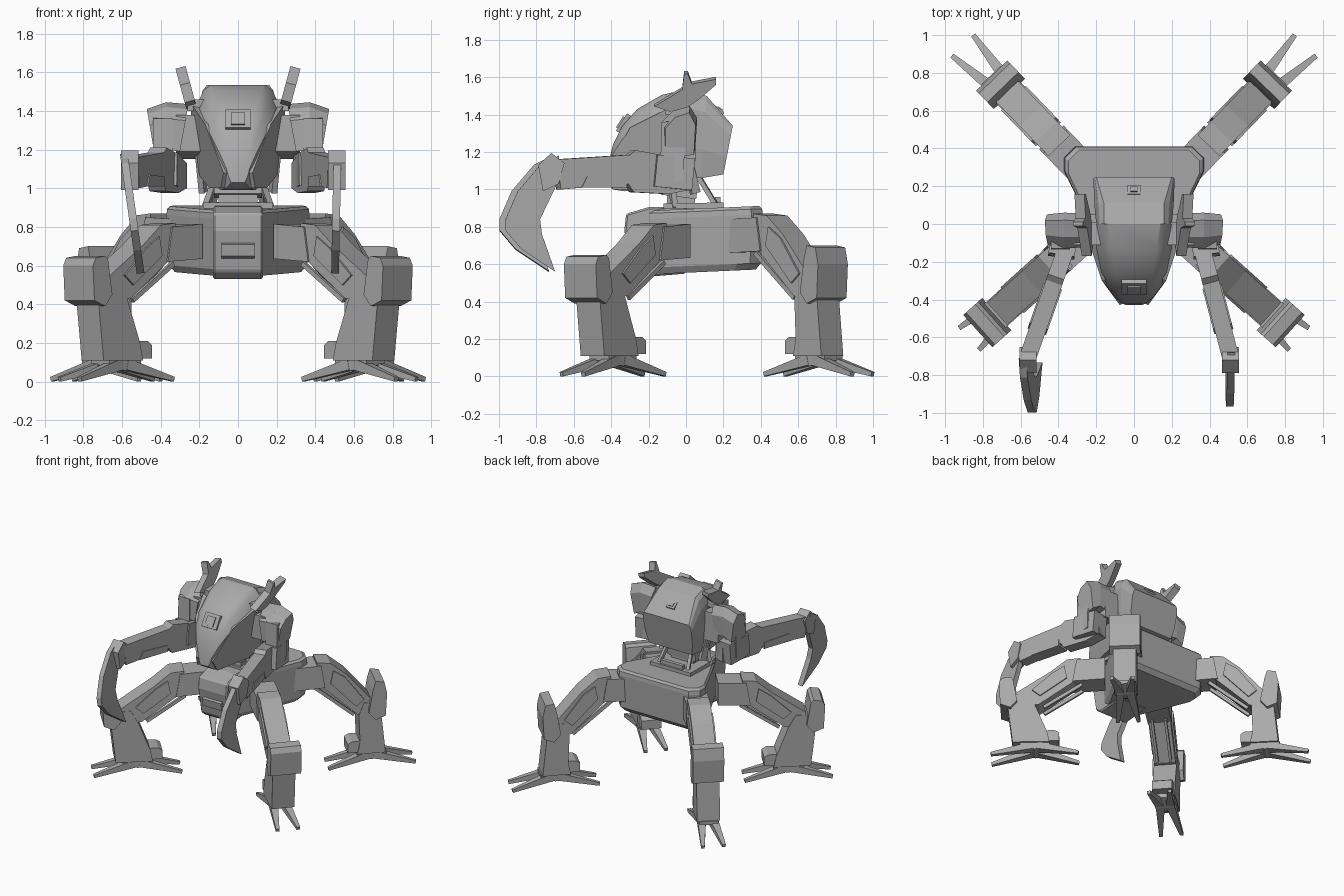
import bpy, bmesh, math
from mathutils import Vector

if "Cube" in bpy.data.objects:
    bpy.data.objects.remove(bpy.data.objects["Cube"])

grey = bpy.data.materials.new("plain_grey")
grey.use_nodes = True
grey.diffuse_color = (0.4, 0.4, 0.4, 1)
grey.node_tree.nodes["Principled BSDF"].inputs["Base Color"].default_value = (0.4, 0.4, 0.4, 1)

Y, Z = Vector((0, 1, 0)), Vector((0, 0, 1))


def make(name, verts, faces, side=1, bevel=0, smooth=False):
    """Mesh object; side = -1 mirrors it to the right."""
    bm = bmesh.new()
    vs = [bm.verts.new((v[0] * side, v[1], v[2])) for v in verts]
    for f in faces:
        bm.faces.new([vs[i] for i in f])
    bmesh.ops.recalc_face_normals(bm, faces=bm.faces)
    me = bpy.data.meshes.new(name)
    bm.to_mesh(me)
    bm.free()
    me.materials.append(grey)
    ob = bpy.data.objects.new(name, me)
    bpy.context.scene.collection.objects.link(ob)
    if bevel:
        mod = ob.modifiers.new("bevel", "BEVEL")
        mod.width, mod.segments = bevel, 1
    if smooth:
        bpy.ops.object.select_all(action="DESELECT")
        ob.select_set(True)
        bpy.context.view_layer.objects.active = ob
        bpy.ops.object.shade_smooth_by_angle(angle=math.radians(32))
    return ob


def loft(name, rings, **kw):
    """Skin between rings of equal length, capped at both ends."""
    n = len(rings[0])
    faces = [list(range(n)), [len(rings) * n - n + i for i in range(n)]]
    for r in range(len(rings) - 1):
        for i in range(n):
            j = (i + 1) % n
            faces.append([r * n + i, r * n + j, r * n + n + j, r * n + n + i])
    return make(name, [v for ring in rings for v in ring], faces, **kw)


def prism(name, pts, half, origin=(0, 0, 0), u=Y, v=Z, **kw):
    """Flat profile in the u, v plane, thickened evenly to both sides."""
    n = u.cross(v).normalized()
    o = Vector(origin)
    return loft(name, [[o + u * a + v * b + n * h for a, b in pts] for h in (-half, half)], **kw)


def bar(name, a, b, w, h, taper=1, **kw):
    """Box from a to b, optionally narrowing."""
    a, b = Vector(a), Vector(b)
    q = (b - a).to_track_quat("Y", "Z")
    rings = []
    for p, k in ((a, 1), (b, taper)):
        rings.append([p + q @ Vector((x * w * k / 2, 0, z * h * k / 2))
                      for x, z in ((-1, -1), (1, -1), (1, 1), (-1, 1))])
    return loft(name, rings, **kw)


# Hull: outline narrows to the front, edges tapered top and bottom
half_outline = [(0.13, -0.2), (0.25, 0.03), (0.37, 0.28), (0.37, 0.35), (0.31, 0.41)]
outline = half_outline + [(-x, y) for x, y in reversed(half_outline)]
loft("hull", [[(x * k, 0.1 + (y - 0.1) * k, z + 0.04 * y) for x, y in outline]
              for z, k in ((0.555, 0.88), (0.59, 0.97), (0.85, 1), (0.88, 0.99), (0.895, 0.94))])
prism("hull_nose", [(0, 0.91), (-0.2, 0.905), (-0.32, 0.87), (-0.33, 0.78), (-0.29, 0.57),
                    (-0.24, 0.53), (0, 0.55)], 0.13, bevel=0.01)
prism("nose_hatch", [(-0.3, 0.72), (-0.34, 0.71), (-0.33, 0.65), (-0.29, 0.63)], 0.085)
bar("waist_plate", (0, -0.12, 0.91), (0, 0.2, 0.915), 0.36, 0.03)
bar("waist_column", (0, -0.03, 0.88), (0, -0.02, 1.1), 0.2, 0.15)
bar("waist_collar", (0, -0.04, 0.96), (0, -0.03, 1.04), 0.25, 0.19)
bar("back_brace", (0, 0.17, 0.93), (0, 0.17, 0.96), 0.2, 0.03)


# Cockpit: rings run from the nose to the slanted back plate
def cockpit_ring(yt, yb, zt, zb, wide, top, low):
    zs = [zb, zb + 0.35 * (zt - zb), zt - 0.2 * (zt - zb), zt - 0.06 * (zt - zb), zt]
    ws = [low, (low + wide) * 0.52, wide, wide * 0.55 + top * 0.45, top]
    pts = [(w, yb + (yt - yb) * (z - zb) / (zt - zb), z) for w, z in zip(ws, zs)]
    return pts + [(-x, y, z) for x, y, z in reversed(pts)]


loft("cockpit", [cockpit_ring(*r) for r in (
    (-0.42, -0.43, 1.12, 1.03, 0.06, 0.035, 0.035),
    (-0.39, -0.39, 1.24, 1.0, 0.1, 0.06, 0.06),
    (-0.34, -0.33, 1.34, 0.99, 0.14, 0.08, 0.09),
    (-0.26, -0.24, 1.43, 1.0, 0.175, 0.1, 0.1),
    (-0.13, -0.12, 1.505, 1.01, 0.2, 0.12, 0.11),
    (0, 0, 1.535, 1.05, 0.21, 0.14, 0.13))], smooth=True)
loft("engine_box", [cockpit_ring(*r) for r in (
    (0, 0, 1.535, 1.06, 0.2, 0.16, 0.16),
    (0.11, 0.08, 1.5, 1.06, 0.21, 0.16, 0.19),
    (0.25, 0.2, 1.34, 1.08, 0.215, 0.2, 0.19))])
bar("hatch_frame", (0, -0.29, 1.325), (0, -0.345, 1.36), 0.13, 0.11)
bar("hatch_block", (0, -0.32, 1.34), (0, -0.355, 1.362), 0.07, 0.07)
bar("rear_vent", (0, 0.15, 1.39), (0, 0.182, 1.43), 0.07, 0.06)
bar("rear_vent_core", (0, 0.16, 1.4), (0, 0.186, 1.435), 0.035, 0.03)


def torso_side(s, tag):
    # Sloping cheek plates along the cockpit
    cheek = [(0.25, -0.06, 1.45), (0.17, -0.3, 1.33), (0.075, -0.43, 1.08),
             (0.09, -0.39, 1.0), (0.15, -0.1, 1.0), (0.21, 0.03, 1.08)]
    loft(tag + "cheek_plate", [cheek, [(x - 0.035, y + 0.02, z) for x, y, z in cheek]], side=s)
    # Forked ear fin leaning outward
    fin = [(-0.17, 0), (-0.02, 0.09), (-0.01, 0.175), (0.01, 0.175), (0.03, 0.12),
           (0.16, 0.145), (0.16, 0.115), (0.06, 0.03), (-0.05, -0.04)]
    prism(tag + "ear_fin", fin, 0.027, (0.25, 0, 1.45), v=Vector((0.27, 0, 1)), side=s)
    bar(tag + "fin_mount", (0.15, -0.05, 1.43), (0.26, -0.05, 1.43), 0.12, 0.06, side=s)
    # Waist struts
    bar(tag + "back_strut", (0.13, 0.17, 0.9), (0.1, 0.06, 1.08), 0.025, 0.025, side=s)
    bar(tag + "front_strut", (0.17, -0.06, 0.9), (0.12, -0.08, 1.04), 0.03, 0.03, side=s)
    bar(tag + "side_strut", (0.18, 0.05, 0.98), (0.2, 0.0, 1.18), 0.03, 0.05, side=s)


def arm(s, tag, wrist_x, roll, reach):
    # Flared shoulder pad, its root and the hanging upper arm
    pad = [(-0.13, 1.2), (-0.13, 1.36), (-0.07, 1.42), (0.02, 1.445), (0.06, 1.38), (0.05, 1.22)]
    loft(tag + "shoulder_pad", [[(x + flare * (z - 1.2), y * k, z - dz) for y, z in pad]
                                for x, k, flare, dz in ((0.3, 0.95, -0.18, 0.01), (0.37, 1, 0, 0),
                                                        (0.43, 0.85, 0.17, 0.035))], side=s)
    root = [(-0.11, 1.19), (-0.11, 1.38), (0.05, 1.38), (0.05, 1.15)]
    loft(tag + "shoulder_root", [[(x, y, z) for y, z in root] for x in (0.15, 0.32)], side=s)
    prism(tag + "upper_arm", [(-0.13, 1.36), (0.0, 1.37), (-0.015, 1.04), (-0.14, 1.04)],
          0.05, (0.39, 0, 0), side=s)
    bar(tag + "elbow", (0.355, 0.03, 1.08), (0.385, -0.17, 1.1), 0.14, 0.17, side=s)
    # Forearm runs forward and outward to the wrist
    k = (wrist_x - 0.36) / 0.57
    fore = [(0.02, 1), (0.02, 1.13), (-0.12, 1.18), (-0.28, 1.21), (-0.31, 1.185), (-0.7, 1.16),
            (-0.68, 1.0), (-0.32, 1.03), (-0.29, 0.985), (-0.1, 0.975)]
    u = Vector((-k, 1, 0))
    prism(tag + "forearm", fore, 0.045, (0.36 - 0.13 * k, 0, 0), u=u, side=s)
    panel = [(-0.33, 1.01), (-0.33, 1.06), (-0.54, 1.07), (-0.57, 1.01)]
    prism(tag + "forearm_panel", panel, 0.052, (0.36 - 0.13 * k, 0, 0), u=u, side=s)
    # Wrist bracket and curved blade
    wrist = [(-0.65, 1.14), (-0.72, 1.195), (-0.79, 1.13), (-0.765, 0.99), (-0.68, 1.03)]
    prism(tag + "wrist", wrist, 0.045, (wrist_x, 0, 0), side=s)
    blade = [(-0.7, 1.18), (-0.8, 1.13), (-0.92, 0.99), (-0.985, 0.84), (-0.985, 0.78),
             (-0.9, 0.68), (-0.72, 0.56), (-0.79, 0.76), (-0.8, 0.84), (-0.69, 1.07)]
    prism(tag + "blade", [(y - reach, z - 1.18) for y, z in blade], 0.02,
          (wrist_x + roll * 0.22, 0, 1.18), v=Vector((roll, 0, 1)), side=s)


def leg(s, tag, cx, cy, angle, lean, lift, drop, root):
    u = Vector((math.cos(angle), math.sin(angle), 0))
    n = u.cross(Z)
    o = Vector((cx, cy, 0))

    def part(name, pts, half, **kw):
        prism(tag + name, pts, half, o, u=u, side=s, **kw)

    # Hip block and bent thigh
    part("hip", [(root, 0.66 - drop / 2), (root, 0.84 - drop / 2), (-0.38 + lift, 0.85 - drop),
                 (-0.35 + lift, 0.67 - drop)], 0.09)
    part("thigh", [(-0.41 + lift, 0.87 - drop), (-0.31 + lift, 0.86 - drop), (-0.19 + lift, 0.76 - drop),
                   (lean * 0.8, 0.54), (lean * 0.8, 0.42), (-0.11 + lean * 0.5, 0.43),
                   (-0.4 + lift, 0.7 - drop)], 0.08)
    part("thigh_cover", [(-0.29 + lift, 0.8 - drop), (-0.2 + lift, 0.74 - drop),
                         (-0.06 + lean * 0.5, 0.55), (-0.12 + lean * 0.5, 0.5),
                         (-0.31 + lift, 0.7 - drop)], 0.092)
    # Twin pistons under the thigh
    for i in (-1, 1):
        bar(tag + "piston", o + u * (-0.42 + lift) + n * 0.05 * i + Z * (0.66 - drop),
            o + u * (-0.13 + lean * 0.4) + n * 0.05 * i + Z * 0.42, 0.02, 0.025, side=s)
    # Knee shield and shin
    part("knee_shield", [(-0.03 + lean, 0.45), (lean, 0.63), (0.02 + lean, 0.7 - drop),
                         (0.085 + lean, 0.69 - drop), (0.105 + lean, 0.6), (0.095 + lean, 0.42),
                         (0.02 + lean, 0.39)], 0.115)
    part("shin", [(-0.1 + lean * 0.6, 0.42), (-0.06 + lean * 0.7, 0.52), (0.05 + lean, 0.52),
                  (0.07 + lean * 0.8, 0.4), (0.1 + lean * 0.4, 0.11), (-0.11, 0.11), (-0.09, 0.2)], 0.085)
    # Ankle and four splayed toes
    part("ankle", [(-0.18, 0.12), (-0.18, 0.19), (-0.15, 0.21), (-0.08, 0.21), (-0.05, 0.12)], 0.075)
    part("foot", [(-0.11, 0.085), (-0.11, 0.115), (0.11, 0.115), (0.11, 0.085), (0, 0.055)], 0.07)
    for end in (-1, 1):
        for i in (-1, 1):
            a = o + u * 0.02 * end + n * 0.04 * i + Z * 0.09
            b = o + u * 0.325 * end + n * 0.078 * i + Z * 0.012
            bar(tag + "toe", a, b, 0.065, 0.06, taper=0.4, side=s)


for side, word in ((1, "left_"), (-1, "right_")):
    torso_side(side, word)
    leg(side, word + "front_", 0.63, -0.39, math.radians(-42), 0.16, 0.07, 0.05, -0.52)
    leg(side, word + "back_", 0.68, 0.71, math.radians(46), 0, 0, 0, -0.6)
arm(1, "left_", 0.51, 0.02, -0.02)
arm(-1, "right_", 0.56, 0.14, 0.012)
